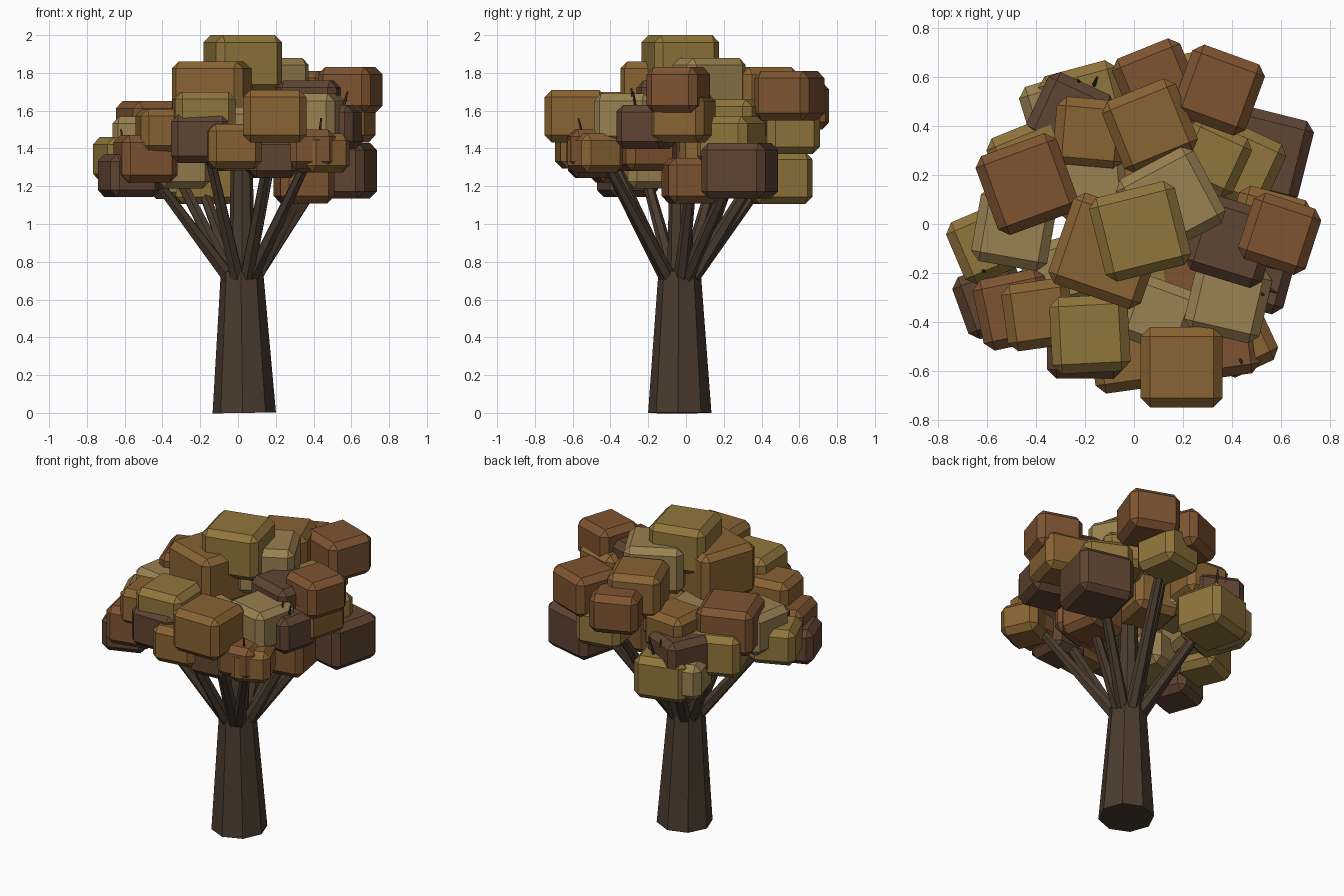
import bpy, bmesh
from math import radians
from mathutils import Matrix, Vector


def material(name, rgb):
    m = bpy.data.materials.new(name)
    m.diffuse_color = (*rgb, 1)
    return m


BARK = material("bark", (.07, .044, .027))


def add_object(name, bm, mat):
    me = bpy.data.meshes.new(name)
    bm.to_mesh(me)
    bm.free()
    me.materials.append(mat)
    ob = bpy.data.objects.new(name, me)
    bpy.context.collection.objects.link(ob)


def leaf_blocks(name, rgb, blocks):
    # chamfered boxes: x, y, top, width, turn about z
    mat = material(name, rgb)
    for x, y, top, w, turn in blocks:
        h = .83 * w
        bm = bmesh.new()
        bmesh.ops.create_cube(bm, size=1)
        bmesh.ops.scale(bm, vec=(w, w * .98, h), verts=bm.verts)
        bmesh.ops.bevel(bm, geom=bm.edges[:], offset=.038, segments=1,
                        affect='EDGES', profile=.5)
        bm.transform(Matrix.Translation((x, y, top - h / 2))
                     @ Matrix.Rotation(radians(turn), 4, 'Z'))
        add_object(name, bm, mat)


def limb(name, a, b, r1, r2, sides, spin=0):
    # tapered prism from a to b
    a, b = Vector(a), Vector(b)
    v = b - a
    bm = bmesh.new()
    bmesh.ops.create_cone(bm, cap_ends=True, segments=sides,
                          radius1=r1, radius2=r2, depth=v.length)
    q = Vector((0, 0, 1)).rotation_difference(v).to_matrix().to_4x4()
    bm.transform(Matrix.Translation((a + b) / 2) @ q
                 @ Matrix.Rotation(radians(spin), 4, 'Z'))
    add_object(name, bm, BARK)


# trunk
limb("trunk", (.033, -.033, 0), (.021, -.034, .75), .168, .112, 8, -3)

# branches fanning out of the trunk top
for tip in [(-.47, -.22, 1.28), (-.40, .20, 1.42), (-.17, -.44, 1.45),
            (.17, -.46, 1.4), (.38, -.44, 1.36), (.36, .03, 1.22),
            (.46, .25, 1.28), (.20, .50, 1.47), (-.22, .44, 1.27),
            (.05, .36, 1.6)]:
    out = Vector((tip[0], tip[1], 0)).normalized() * .07
    limb("branch", (.021 + out.x, -.034 + out.y, .71), tip, .04, .026, 6)
limb("centre_branch", (.02, -.03, .7), (.02, -.03, 1.75), .07, .05, 8)

# bare twigs poking through the leaves
for a, b in [((.50, -.27, 1.55), (.53, -.29, 1.72)),
             ((.54, -.26, 1.55), (.58, -.28, 1.70)),
             ((-.17, .55, 1.3), (-.15, .60, 1.5)),
             ((-.20, .55, 1.3), (-.23, .59, 1.5)),
             ((-.58, -.2, 1.3), (-.62, -.19, 1.5)),
             ((.42, -.52, 1.35), (.44, -.57, 1.56))]:
    limb("twig", a, b, .012, .005, 5)

# foliage, one call per leaf colour
leaf_blocks("olive_leaves", (.28, .18, .045), [
    (.025, -.03, 2.00, .36, 14), (-.20, .48, 1.38, .33, 15),
    (-.60, -.08, 1.46, .28, 23), (-.41, .25, 1.50, .32, 22),
    (-.18, -.45, 1.70, .32, 3), (.02, -.24, 1.52, .29, 10),
    (.44, .24, 1.57, .30, -25), (.20, .55, 1.61, .29, 10),
    (.32, .27, 1.66, .27, -25)])
leaf_blocks("orange_leaves", (.25, .125, .033), [
    (-.11, -.11, 1.86, .40, -19), (.065, .40, 1.83, .325, 22),
    (-.18, .37, 1.61, .29, -5), (-.39, -.37, 1.61, .28, 8),
    (-.03, -.54, 1.53, .285, 8), (.195, -.585, 1.71, .335, 0),
    (.55, -.02, 1.69, .31, -15), (.44, -.48, 1.48, .25, 25),
    (0, .13, 1.55, .30, -10)])
leaf_blocks("russet_leaves", (.21, .088, .031), [
    (-.437, .163, 1.65, .35, 20), (.347, .547, 1.81, .315, -20),
    (.09, .58, 1.75, .30, 22), (.595, -.04, 1.83, .29, -18),
    (-.49, -.35, 1.47, .30, 12), (.38, -.50, 1.50, .25, 8),
    (.35, .03, 1.35, .29, 10), (.20, -.22, 1.52, .29, 20)])
leaf_blocks("light_leaves", (.32, .22, .083), [
    (.15, .093, 1.88, .36, 28), (-.31, .46, 1.36, .275, 17),
    (-.49, -.02, 1.57, .315, -10), (.385, -.31, 1.69, .315, -13),
    (-.17, .16, 1.58, .29, 5), (.10, -.37, 1.62, .28, -20),
    (-.31, -.20, 1.42, .28, 15)])
leaf_blocks("dark_leaves", (.115, .058, .032), [
    (.53, .285, 1.43, .355, -14), (-.26, .44, 1.50, .30, -25),
    (-.58, -.31, 1.37, .275, 20), (-.20, -.48, 1.58, .31, 0),
    (.18, -.49, 1.46, .26, 5), (.40, -.07, 1.76, .33, -17),
    (.50, -.21, 1.63, .28, -15)])
